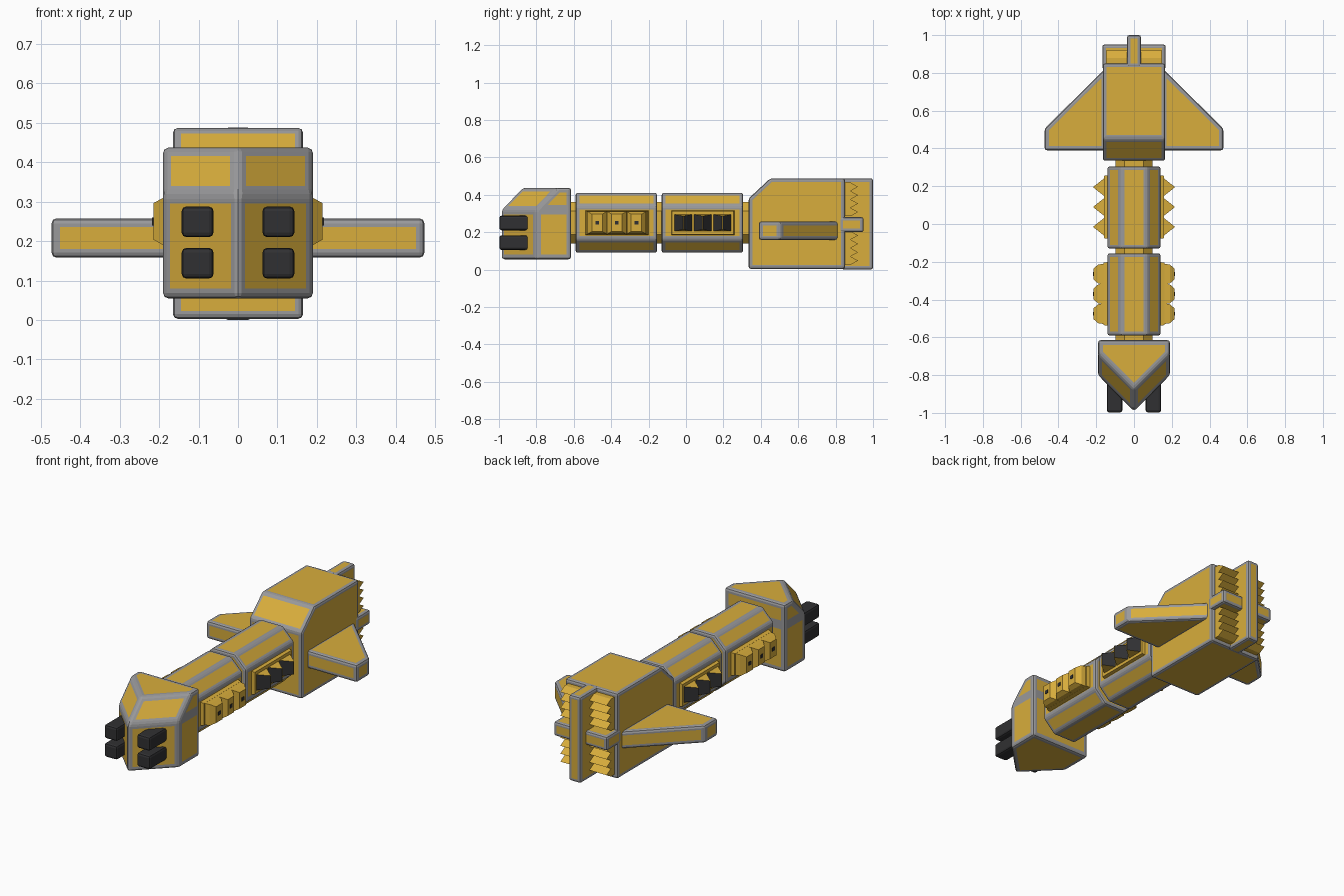
import bpy, bmesh

if "Cube" in bpy.data.objects:
    bpy.data.objects.remove(bpy.data.objects["Cube"])


def material(name, rgb):
    m = bpy.data.materials.new(name)
    m.diffuse_color = (*rgb, 1)
    m.use_nodes = True
    m.node_tree.nodes["Principled BSDF"].inputs["Base Color"].default_value = m.diffuse_color
    return m


YELLOW = material("yellow_paint", (0.69, 0.42, 0.045))
GREY = material("grey_trim", (0.32, 0.32, 0.33))
DARK = material("dark_metal", (0.03, 0.03, 0.032))


def loft(name, rings, face=YELLOW, trim=GREY, bevel=0.0, inset=0.0, dark_slopes=False):
    """Skin rings of points; bevelled edges and inset borders take the trim colour."""
    bm = bmesh.new()
    rows = [[bm.verts.new(p) for p in ring] for ring in rings]
    bm.faces.new(rows[0])
    bm.faces.new(rows[-1])
    for a, b in zip(rows, rows[1:]):
        for i in range(len(a)):
            j = (i + 1) % len(a)
            bm.faces.new((a[i], a[j], b[j], b[i]))
    bmesh.ops.recalc_face_normals(bm, faces=bm.faces[:])
    if bevel:
        bmesh.ops.bevel(bm, geom=bm.edges[:], offset=bevel, segments=2, profile=0.5,
                        affect='EDGES', clamp_overlap=True, material=1)
    if inset:
        panels = [f for f in bm.faces if f.material_index == 0]
        rim = bmesh.ops.inset_individual(bm, faces=panels, thickness=inset,
                                         use_even_offset=True)
        for f in rim["faces"]:
            f.material_index = 1
    if dark_slopes:
        bm.normal_update()
        for f in bm.faces:
            if abs(f.normal.y) > 0.5:
                f.material_index = 1
    me = bpy.data.meshes.new(name)
    bm.to_mesh(me)
    bm.free()
    me.materials.append(face)
    me.materials.append(trim)
    ob = bpy.data.objects.new(name, me)
    bpy.context.collection.objects.link(ob)
    return ob


def box(name, x, y, z, **kw):
    ring = [(x[0], y[0]), (x[1], y[0]), (x[1], y[1]), (x[0], y[1])]
    return loft(name, [[(a, b, h) for a, b in ring] for h in z], **kw)


def stud(name, s, y, x, half_y, half_z, **kw):
    """Block on the hull side tapering outwards from x[0] to x[1]."""
    rings = []
    for px, hy, hz in zip(x, half_y, half_z):
        rings.append([(s * px, y + a * hy, 0.25 + b * hz)
                      for a, b in ((-1, -1), (1, -1), (1, 1), (-1, 1))])
    return loft(name, rings, **kw)


# Wedge-nosed head with a sloping brow
def wedge(z, shoulder, tip):
    return [(-0.19, -0.615, z), (-0.19, shoulder, z), (0, tip, z),
            (0.19, shoulder, z), (0.19, -0.615, z)]


loft("head", [wedge(0.055, -0.80, -0.99), wedge(0.32, -0.80, -0.99),
              wedge(0.437, -0.685, -0.875)], bevel=0.013, inset=0.012)


# Octagonal hull segments and the necks joining them
def octagon(y, k=1.0):
    pts = [(0.07, 0.16), (0.14, 0.09), (0.14, -0.09), (0.07, -0.16),
           (-0.07, -0.16), (-0.14, -0.09), (-0.14, 0.09), (-0.07, 0.16)]
    return [(x * k, y, 0.25 + z * k) for x, z in pts]


for name, y0, y1 in (("front_hull", -0.59, -0.155), ("rear_hull", -0.13, 0.305)):
    loft(name, [octagon(y0), octagon(y1)], bevel=0.011, inset=0.009)
for y in (-0.602, -0.143, 0.318):
    loft("neck", [octagon(y - 0.04, 0.7), octagon(y + 0.04, 0.7)])

# Engine block with a chamfered front top edge
side = [(0.335, 0.003), (0.85, 0.003), (0.85, 0.487), (0.45, 0.487), (0.335, 0.38)]
loft("engine_block", [[(x, y, z) for y, z in side] for x in (-0.165, 0.165)],
     bevel=0.012, inset=0.008)

# Crossed bars at the stern
box("stern_upright", (-0.037, 0.037), (0.83, 1.0), (0.0, 0.488), bevel=0.012, inset=0.007)
box("stern_crossbar", (-0.168, 0.168), (0.82, 0.95), (0.20, 0.28), bevel=0.012, inset=0.007)

for s in (-1, 1):
    # Swept wings
    plan = [(0.15, 0.39), (0.473, 0.39), (0.473, 0.505), (0.15, 0.825)]
    loft("wing", [[(s * x, y, z) for x, y in plan] for z in (0.158, 0.258)],
         bevel=0.013, inset=0.009)

    # Ridged exhaust vents in the four stern quadrants
    for z0 in (0.025, 0.285):
        step = 0.18 / 4
        teeth = [(0.84, z0), (0.88, z0)]
        for i in range(4):
            teeth += [(0.92, z0 + step * (i + 0.5)), (0.88, z0 + step * (i + 1))]
        teeth.append((0.84, z0 + 0.18))
        loft("exhaust_vent", [[(s * x, y, z) for y, z in teeth] for x in (0.02, 0.145)])

    # Twin guns on each cheek
    for z in (0.105, 0.21):
        x = sorted((s * 0.062, s * 0.143))
        box("gun", x, (-0.998, -0.82), (z, z + 0.078), face=DARK, trim=DARK, bevel=0.012)

    # Side pods: blunt studs on the front hull
    stud("stud_base", s, -0.37, (0.13, 0.162), (0.17, 0.165), (0.068, 0.062))
    for y in (-0.475, -0.37, -0.265):
        stud("blunt_stud", s, y, (0.15, 0.19, 0.215), (0.056, 0.05, 0.028),
             (0.062, 0.06, 0.046))
        stud("stud_port", s, y, (0.21, 0.218), (0.01, 0.01), (0.01, 0.01), face=DARK)

    # Side pods: dark-faced ridges on the rear hull
    stud("ridge_base", s, 0.09, (0.13, 0.158), (0.17, 0.165), (0.068, 0.062))
    for y in (-0.015, 0.09, 0.195):
        stud("ridge", s, y, (0.15, 0.215), (0.053, 0.002), (0.046, 0.036),
             trim=DARK, dark_slopes=True)
